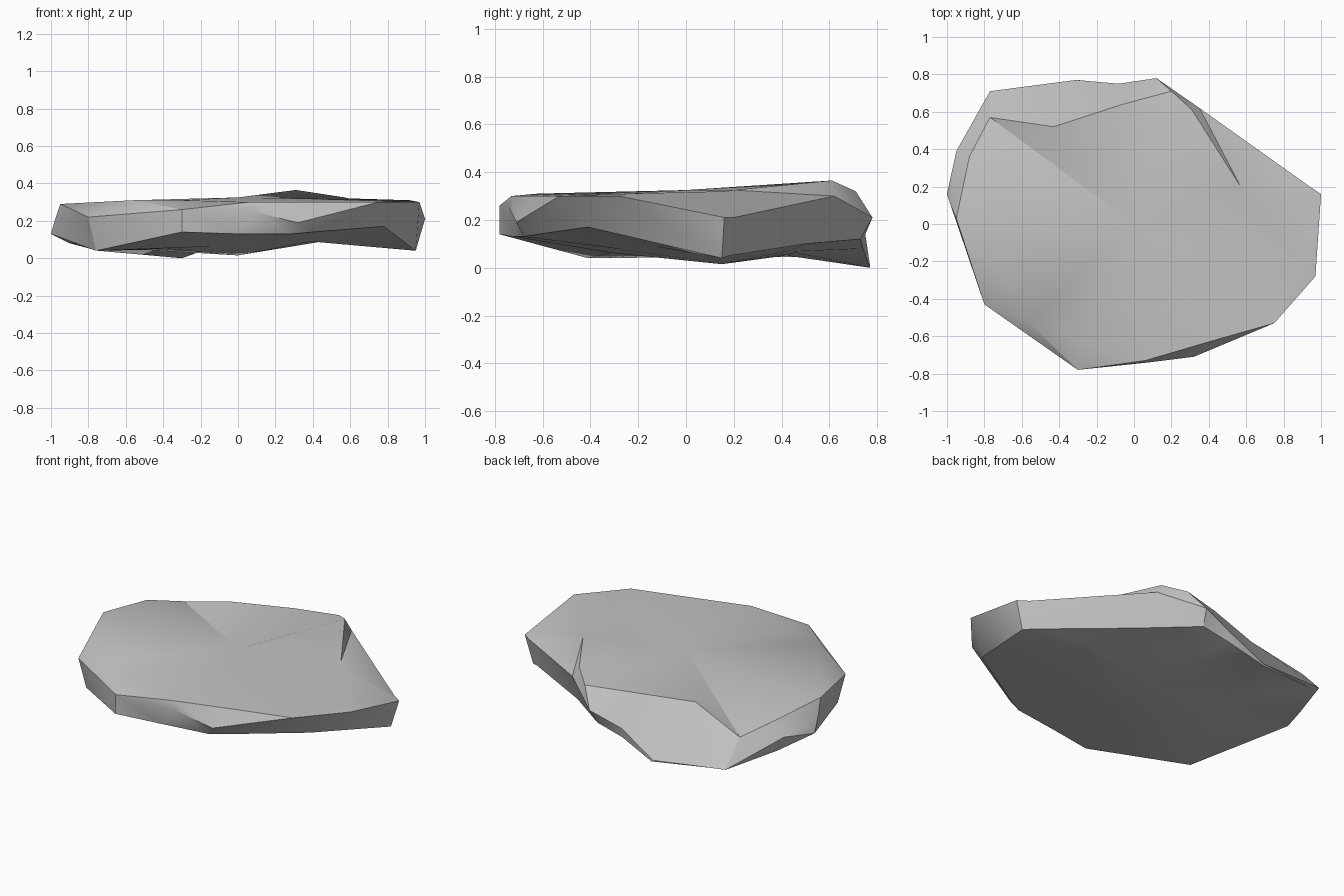
import bpy
import bmesh
import math
from mathutils import Vector

default_cube = bpy.data.objects.get("Cube")
if default_cube:
    bpy.data.objects.remove(default_cube, do_unlink=True)

# Outlines of the slab in hundredths of a unit, counter-clockwise from the east
crown_outline = [
    (59, 17, 32), (92, -24, 31), (74, -52, 30), (40, -63, 30), (6, -73, 30),
    (-30, -62, 31), (-56, -53, 31), (-95, 3, 29), (-88, 36, 26), (-77, 57, 20),
    (-43, 52, 31), (-6, 64, 32), (20, 71, 32), (31, 61, 36.5), (57, 20, 32.5)]
rim_outline = [
    (100, 16, 21), (97, -28, 30), (75, -53, 30), (32, -71, 19), (8, -74, 25),
    (-30, -78, 26), (-80, -43, 22), (-98, 10, 20), (-95, 39, 18), (-77, 71, 5),
    (-31, 77, 1), (-8, 75, 14), (12, 78, 21), (35, 62, 30), (94, 20, 21)]
base_outline = [
    (95, 15, 4), (78, -41, 17), (40, -62, 14), (28, -68, 13), (0, -72, 13),
    (-30, -78, 14), (-76, -41, 4), (-100, 16, 13), (-90, 38, 8), (-75, 69, 4),
    (-30, 77, 0), (-8, 74, 8), (10, 73, 12), (40, 50, 10), (90, 18, 5)]
underside_centre = Vector((0, 15, 1.5))


def add_point(bm, point):
    return bm.verts.new([value / 100 for value in point])


def add_ring(bm, outline):
    return [add_point(bm, point) for point in outline]


def bridge(bm, upper, lower):
    """Join two rings with triangles, splitting along the shorter diagonal."""
    for i in range(len(upper)):
        a, b = upper[i - 1], upper[i]
        c, d = lower[i - 1], lower[i]
        if (a.co - d.co).length < (b.co - c.co).length:
            triangles = ((a, c, d), (a, d, b))
        else:
            triangles = ((a, c, b), (b, c, d))
        for triangle in triangles:
            bm.faces.new(triangle)


def cap(bm, ring, point):
    """Close a ring with a fan around one centre point."""
    centre = add_point(bm, point)
    for i in range(len(ring)):
        bm.faces.new((ring[i - 1], ring[i], centre))


def valley_point(point):
    """Point halfway in to the underside centre, on the raised hollow."""
    middle = Vector(point).lerp(underside_centre, 0.5)
    middle.z = 7 + 0.05 * middle.x
    return middle


# Stone slab: shallow crown, faceted rim and a hollowed underside
bm = bmesh.new()
crown = add_ring(bm, crown_outline)
rim = add_ring(bm, rim_outline)
base = add_ring(bm, base_outline)
valley = add_ring(bm, [valley_point(point) for point in base_outline])
bridge(bm, crown, rim)
bridge(bm, rim, base)
bridge(bm, base, valley)
cap(bm, crown, (0, 0, 32.5))
cap(bm, valley, underside_centre)
bmesh.ops.recalc_face_normals(bm, faces=bm.faces)
mesh = bpy.data.meshes.new("stone_slab")
bm.to_mesh(mesh)
bm.free()
slab = bpy.data.objects.new("stone_slab", mesh)
bpy.context.collection.objects.link(slab)

# Plain grey stone
stone = bpy.data.materials.new("stone_grey")
stone.use_nodes = True
colour = (0.55, 0.55, 0.55, 1)
stone.diffuse_color = colour
stone.node_tree.nodes["Principled BSDF"].inputs["Base Color"].default_value = colour
mesh.materials.append(stone)

# Soft shading over gentle slopes, crisp broken edges
bpy.ops.object.select_all(action="DESELECT")
slab.select_set(True)
bpy.context.view_layer.objects.active = slab
bpy.ops.object.shade_smooth_by_angle(angle=math.radians(30))
